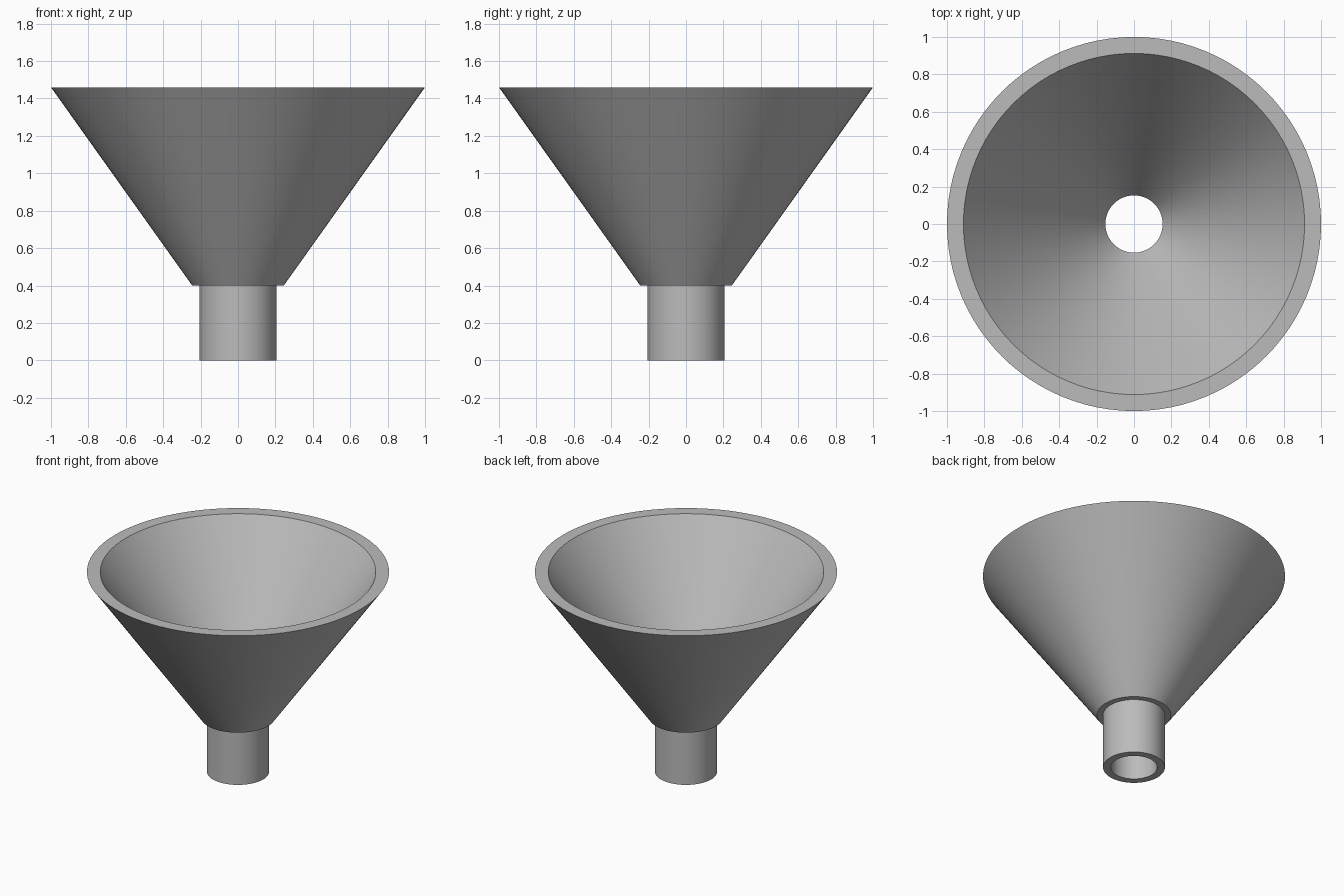
import bpy
import bmesh
import math

SEGMENTS = 96

cube = bpy.data.objects.get("Cube")
if cube:
    bpy.data.objects.remove(cube, do_unlink=True)

# Single grey plastic
grey = bpy.data.materials.new("grey")
grey.use_nodes = True
colour = (0.5, 0.5, 0.5, 1)
grey.diffuse_color = colour
grey.node_tree.nodes["Principled BSDF"].inputs["Base Color"].default_value = colour


def lathe(name, profile):
    """Revolve a closed (radius, height) profile about z."""
    bm = bmesh.new()
    rings = []
    for i in range(SEGMENTS):
        a = 2 * math.pi * i / SEGMENTS
        rings.append([bm.verts.new((r * math.cos(a), r * math.sin(a), z))
                      for r, z in profile])
    for i, ring in enumerate(rings):
        after = rings[(i + 1) % SEGMENTS]
        for j in range(len(profile)):
            k = (j + 1) % len(profile)
            bm.faces.new((ring[j], after[j], after[k], ring[k]))
    bmesh.ops.recalc_face_normals(bm, faces=bm.faces)
    mesh = bpy.data.meshes.new(name)
    bm.to_mesh(mesh)
    bm.free()
    mesh.materials.append(grey)
    obj = bpy.data.objects.new(name, mesh)
    bpy.context.collection.objects.link(obj)
    bpy.ops.object.select_all(action="DESELECT")
    obj.select_set(True)
    bpy.context.view_layer.objects.active = obj
    bpy.ops.object.shade_smooth_by_angle(angle=math.radians(30))
    return obj


# Hollow funnel: spout, stepped collar, outer cone, flat rim, inner cone, bore
lathe("funnel", [(0.205, 0), (0.205, 0.4), (0.245, 0.4), (1, 1.46),
                 (0.912, 1.46), (0.153, 0.4), (0.153, 0)])
